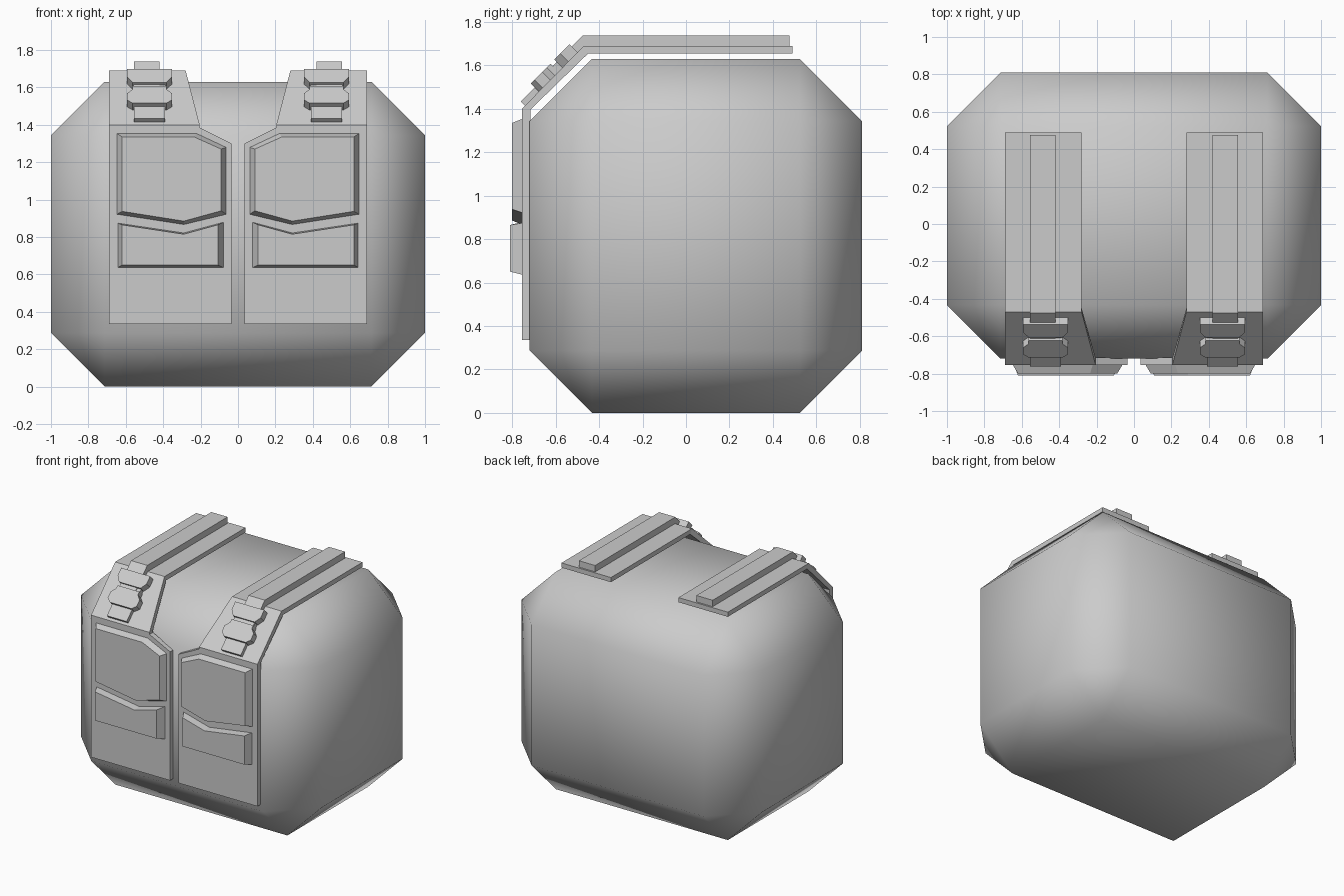
import bpy, bmesh
from mathutils import Vector

if "Cube" in bpy.data.objects:
    bpy.data.objects.remove(bpy.data.objects["Cube"])

R = 0.5 ** 0.5


def finish(bm, name, mirror=True):
    bmesh.ops.recalc_face_normals(bm, faces=bm.faces[:])
    me = bpy.data.meshes.new(name)
    bm.to_mesh(me)
    bm.free()
    ob = bpy.data.objects.new(name, me)
    bpy.context.collection.objects.link(ob)
    if mirror:
        ob.modifiers.new("Mirror", "MIRROR").use_mirror_merge = False
    return ob


def loft(name, rings):
    """Bridge equal-sized rings of points and cap both ends."""
    bm = bmesh.new()
    vs = [[bm.verts.new(p) for p in ring] for ring in rings]
    n = len(vs[0])
    for a, b in zip(vs, vs[1:]):
        for i in range(n):
            j = (i + 1) % n
            bm.faces.new((a[i], a[j], b[j], b[i]))
    bm.faces.new(vs[0])
    bm.faces.new(vs[-1])
    return finish(bm, name)


def front_ring(pts, y):
    return [(x, y, z) for x, z in pts]


def slope_ring(pts, h):
    """Points (x, distance up the sloped strap), raised h from its surface."""
    return [(x, -0.755 + (v - h) * R, 1.40 + (v + h) * R) for x, v in pts]


def band(name, sections):
    """Strap from sections (x0, x1, outer y, outer z, inner y, inner z)."""
    return loft(name, [[(a, oy, oz), (b, oy, oz), (b, iy, iz), (a, iy, iz)]
                       for a, b, oy, oz, iy, iz in sections])


# Pack body: box with wide single-step bevels, smooth shaded
bm = bmesh.new()
bmesh.ops.create_cube(bm, size=1)
for v in bm.verts:
    v.co = Vector((v.co.x * 2, v.co.y * 1.53 + 0.045, v.co.z * 1.63 + 0.815))
bmesh.ops.bevel(bm, geom=bm.edges[:], offset=0.287, segments=1,
                profile=0.5, affect='EDGES')
for f in bm.faces:
    f.smooth = True
finish(bm, "pack_body", mirror=False)

# Front panel
panel = [(0.035, 0.335), (0.69, 0.335), (0.69, 1.40),
         (0.205, 1.40), (0.205, 1.385), (0.035, 1.30)]
loft("front_panel", [front_ring(panel, -0.715), front_ring(panel, -0.755)])

# Upper pocket flap with bevelled rim
loft("upper_pocket", [
    front_ring([(0.06, 0.92), (0.29, 0.865), (0.65, 0.92), (0.65, 1.355),
                (0.22, 1.355), (0.06, 1.28)], -0.75),
    front_ring([(0.09, 0.94), (0.29, 0.885), (0.62, 0.937), (0.62, 1.335),
                (0.235, 1.335), (0.09, 1.27)], -0.80)])

# Lower pocket
loft("lower_pocket", [
    front_ring([(0.075, 0.635), (0.645, 0.635), (0.645, 0.875),
                (0.29, 0.822), (0.075, 0.88)], -0.75),
    front_ring([(0.108, 0.65), (0.62, 0.65), (0.62, 0.865),
                (0.29, 0.815), (0.108, 0.865)], -0.81)])

# Wide shoulder strap: slope, bend, flat top
band("shoulder_strap", [
    (0.205, 0.69, -0.755, 1.40, -0.717, 1.395),
    (0.28, 0.69, -0.47, 1.69, -0.45, 1.655),
    (0.28, 0.69, 0.49, 1.69, 0.49, 1.655)])

# Narrow webbing on top of the strap
band("strap_webbing", [
    (0.42, 0.555, -0.66, 1.55, -0.625, 1.52),
    (0.42, 0.555, -0.475, 1.738, -0.455, 1.68),
    (0.42, 0.555, 0.477, 1.738, 0.477, 1.68)])

# Clip buckle: tab, lower half, neck, upper half, stacked along the slope
c = 0.473


def clip(name, half, h):
    pts = [(c + w, v) for w, v in half] + [(c - w, v) for w, v in reversed(half)]
    loft(name, [slope_ring(pts, -0.005), slope_ring(pts, h)])


clip("buckle_tab", [(0.082, 0.02), (0.082, 0.14)], 0.028)
clip("buckle_lower", [(0.09, 0.11), (0.12, 0.135), (0.12, 0.185), (0.09, 0.215),
                      (0.09, 0.24)], 0.053)
clip("buckle_neck", [(0.085, 0.22), (0.085, 0.29)], 0.035)
clip("buckle_upper", [(0.09, 0.265), (0.12, 0.305), (0.12, 0.365)], 0.056)
